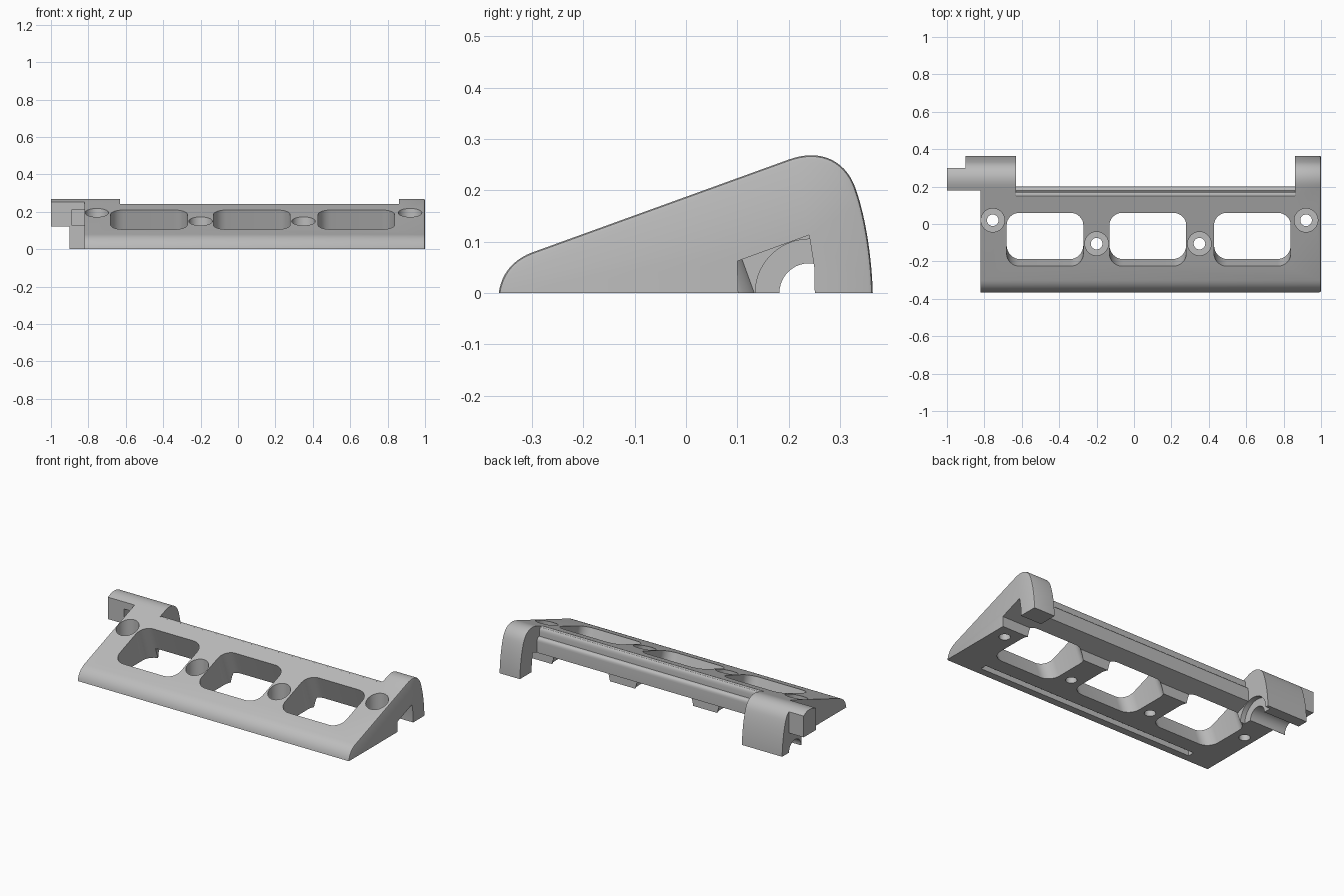
import bpy, bmesh, math
from mathutils import Matrix, Vector
from mathutils.geometry import interpolate_bezier

old = bpy.data.objects.get("Cube")
if old:
    bpy.data.objects.remove(old, do_unlink=True)

TILT = math.radians(20)

grey = bpy.data.materials.new("light grey")
grey.use_nodes = True
grey.diffuse_color = (0.5, 0.5, 0.5, 1)
grey.node_tree.nodes["Principled BSDF"].inputs["Base Color"].default_value = grey.diffuse_color


def make(name, bm):
    bmesh.ops.recalc_face_normals(bm, faces=bm.faces)
    mesh = bpy.data.meshes.new(name)
    bm.to_mesh(mesh)
    bm.free()
    obj = bpy.data.objects.new(name, mesh)
    bpy.context.collection.objects.link(obj)
    mesh.materials.append(grey)
    return obj


def bezier(a, b, c, d, n=12):
    pts = interpolate_bezier(*[Vector((*p, 0)) for p in (a, b, c, d)], n)
    return [(p.x, p.y) for p in pts]


def prism_bm(profile, x0, x1):
    """Extrude a y-z profile along x."""
    bm = bmesh.new()
    face = bm.faces.new([bm.verts.new((x0, y, z)) for y, z in profile])
    new = bmesh.ops.extrude_face_region(bm, geom=[face])["geom"]
    verts = [v for v in new if isinstance(v, bmesh.types.BMVert)]
    bmesh.ops.translate(bm, verts=verts, vec=(x1 - x0, 0, 0))
    return bm


def prism(name, profile, x0, x1):
    return make(name, prism_bm(profile, x0, x1))


def box(name, xs, ys, zs):
    return prism(name, [(ys[0], zs[0]), (ys[1], zs[0]), (ys[1], zs[1]), (ys[0], zs[1])], *xs)


def cylinder(name, radius, depth, matrix):
    bm = bmesh.new()
    bmesh.ops.create_cone(bm, cap_ends=True, segments=40, radius1=radius,
                          radius2=radius, depth=depth, matrix=matrix)
    return make(name, bm)


def cut(target, cutter):
    mod = target.modifiers.new("cut", 'BOOLEAN')
    mod.operation = 'DIFFERENCE'
    mod.solver = 'EXACT'
    mod.object = cutter
    bpy.context.view_layer.objects.active = target
    bpy.ops.object.modifier_apply(modifier=mod.name)
    bpy.data.objects.remove(cutter, do_unlink=True)


# Wedge body with rounded nose and crest, softened right end
nose = bezier((-.365, 0), (-.36, .035), (-.34, .064), (-.3, .079))
crest = bezier((.2, .26), (.26, .282), (.31, .26), (.33, .205), 16)
back = bezier((.33, .205), (.35, .15), (.362, .07), (.364, 0))
bm = prism_bm(nose + crest + back[1:], -1, 1)
rim = [e for e in bm.edges if all(v.co.x > .99 for v in e.verts)
       and any(v.co.z > .001 for v in e.verts)]
bmesh.ops.bevel(bm, geom=rim, offset=.008, segments=2, profile=.5, affect='EDGES')
body = make("wedge_bracket", bm)

# Left end: step in front of the lug, then the short upper tab
cut(body, box("front_step", (-1.1, -.82), (-.5, .18), (-.1, .4)))
cut(body, box("tab_back", (-1.1, -.9), (.3, .5), (-.1, .4)))
cut(body, box("tab_under", (-1.1, -.9), (.1, .5), (-.1, .12)))
cut(body, box("lug_pocket", (-.89, -.82), (.1, .23), (.13, .21)))

# Rear opening between the lugs, leaving a stepped lip
lip = [(.145, .3), (.15, .242)]
lip += bezier((.152, .241), (.168, .246), (.176, .236), (.177, .215), 6)
lip += bezier((.178, .19), (.192, .19), (.2, .182), (.2, .165), 6)
cut(body, prism("rear_opening", lip + [(.2, -.1), (.5, -.1), (.5, .3)], -.63, .86))

# Sloped channel under the lip, running out through the right end
cut(body, prism("hinge_channel",
                [(.105, -.1), (.1, .062), (.24, .113), (.25, .05), (.253, -.1)], -.63, 1.1))

# Pivot bore with a wider seat in the left lug
along_x = Matrix.Rotation(math.pi / 2, 4, 'Y')
cut(body, cylinder("bore", .058, .5, Matrix.Translation((-.8, .24, 0)) @ along_x))
cut(body, cylinder("bore_seat", .105, .06, Matrix.Translation((-.63, .24, 0)) @ along_x))

# Three rounded windows, square to the slope
for x in (-.476, .074, .633):
    bm = bmesh.new()
    bmesh.ops.create_cube(bm, size=1, matrix=Matrix.Diagonal((.41, .304, .8, 1)))
    posts = [e for e in bm.edges if abs(e.verts[0].co.z - e.verts[1].co.z) > .5]
    bmesh.ops.bevel(bm, geom=posts, offset=.07, segments=8, profile=.5, affect='EDGES')
    bm.transform(Matrix.Translation((x, -.083, .158)) @ Matrix.Rotation(TILT, 4, 'X'))
    cut(body, make("window", bm))

# Counterbored screw holes
for x, y in ((-.755, .02), (-.2, -.105), (.35, -.105), (.92, .02)):
    cut(body, cylinder("screw_hole", .031, 1, Matrix.Translation((x, y, 0))))
    cut(body, cylinder("screw_head", .063, .4, Matrix.Translation((x, y, .27))))

# Long groove under the front edge
cut(body, box("front_groove", (-.65, .8), (-.32, -.28), (-.1, .03)))

bpy.ops.object.select_all(action='DESELECT')
body.select_set(True)
bpy.context.view_layer.objects.active = body
bpy.ops.object.shade_smooth_by_angle(angle=math.radians(28))
